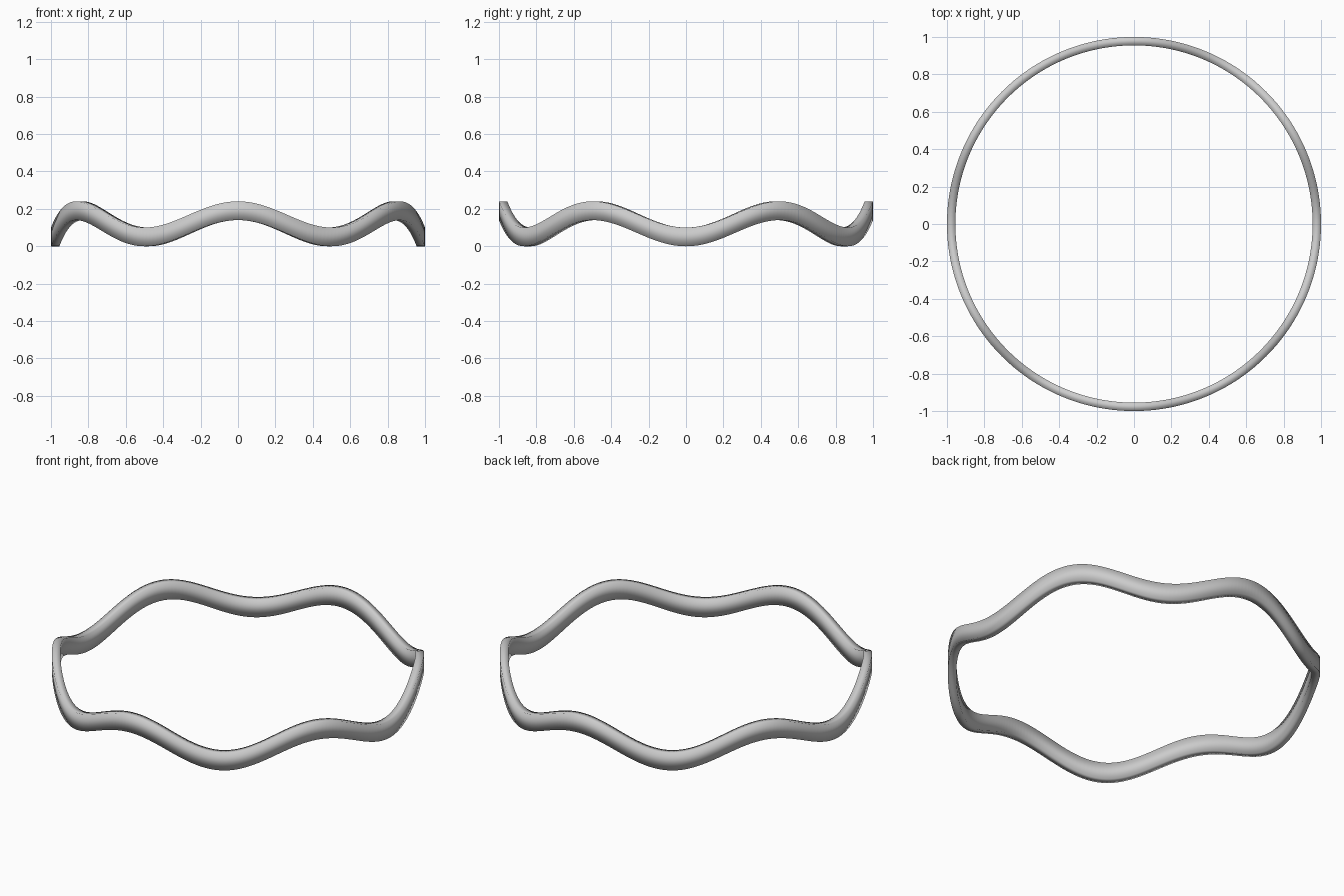
import bpy, bmesh, math

if "Cube" in bpy.data.objects:
    bpy.data.objects.remove(bpy.data.objects["Cube"])

# Wavy band: rectangular section swept round a circle with six waves
R_OUT, R_IN = 1.0, 0.955
AMP, HEIGHT, WAVES, N = 0.07, 0.10, 6, 288

bm = bmesh.new()
rings = []
for i in range(N):
    t = 2 * math.pi * i / N
    z = AMP - AMP * math.cos(WAVES * t)
    section = [(R_IN, z), (R_OUT, z), (R_OUT, z + HEIGHT), (R_IN, z + HEIGHT)]
    rings.append([bm.verts.new((r * math.cos(t), r * math.sin(t), h)) for r, h in section])
for i in range(N):
    a, b = rings[i], rings[(i + 1) % N]
    for k in range(4):
        m = (k + 1) % 4
        bm.faces.new((a[k], b[k], b[m], a[m]))
bmesh.ops.recalc_face_normals(bm, faces=bm.faces)
for f in bm.faces:
    f.smooth = True
mesh = bpy.data.meshes.new("wavy_band")
bm.to_mesh(mesh)
bm.free()
band = bpy.data.objects.new("wavy_band", mesh)
bpy.context.collection.objects.link(band)
